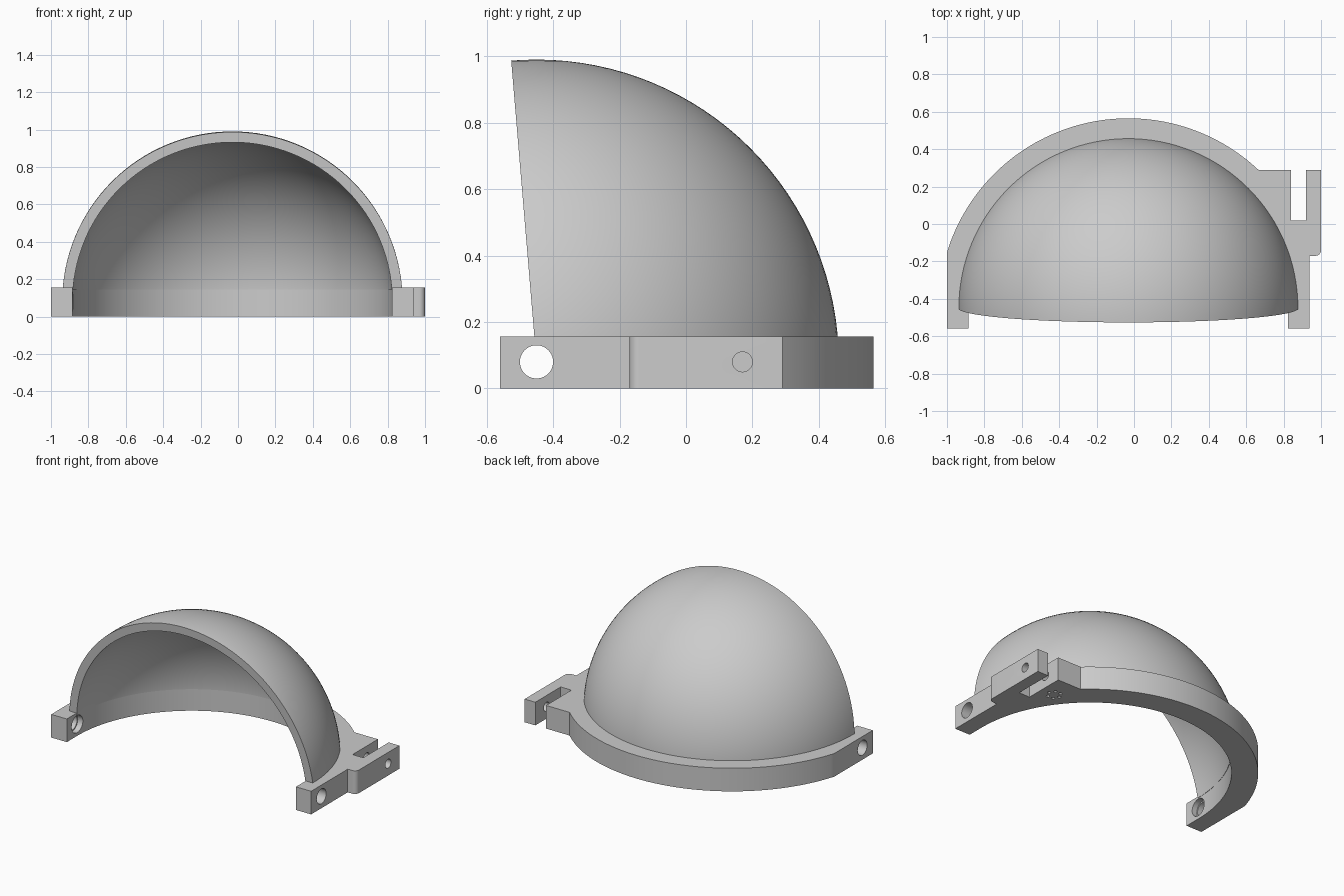
import bpy, bmesh, math
from mathutils import Vector, Matrix

if "Cube" in bpy.data.objects:
    bpy.data.objects.remove(bpy.data.objects["Cube"])

CX, CY, CZ = -0.03, -0.45, 0.08      # dome centre
R_OUT, R_IN, R_RING = 0.91, 0.855, 1.015
H = 0.156                            # ring height

grey = bpy.data.materials.new("light grey")
grey.diffuse_color = (0.6, 0.6, 0.6, 1)
grey.use_nodes = True
grey.node_tree.nodes["Principled BSDF"].inputs["Base Color"].default_value = grey.diffuse_color


def add_object(name, bm):
    bmesh.ops.recalc_face_normals(bm, faces=bm.faces)
    me = bpy.data.meshes.new(name)
    bm.to_mesh(me)
    bm.free()
    me.materials.append(grey)
    ob = bpy.data.objects.new(name, me)
    bpy.context.collection.objects.link(ob)
    return ob


def smooth(ob):
    bpy.ops.object.select_all(action='DESELECT')
    ob.select_set(True)
    bpy.context.view_layer.objects.active = ob
    bpy.ops.object.shade_smooth_by_angle(angle=math.radians(30))


def arc(cx, cy, r, a0, a1, n):
    return [(cx + r * math.cos(a0 + (a1 - a0) * i / n),
             cy + r * math.sin(a0 + (a1 - a0) * i / n)) for i in range(n + 1)]


def cut_cylinder(ob, r, p0, p1, seg=40):
    """Drill a round hole from p0 to p1."""
    p0, p1 = Vector(p0), Vector(p1)
    d = p1 - p0
    rot = d.to_track_quat('Z', 'Y').to_matrix().to_4x4()
    bm = bmesh.new()
    bmesh.ops.create_cone(bm, cap_ends=True, segments=seg, radius1=r, radius2=r,
                          depth=d.length, matrix=Matrix.Translation((p0 + p1) / 2) @ rot)
    cutter = add_object("hole_cutter", bm)
    cutter.hide_render = True
    mod = ob.modifiers.new("hole", 'BOOLEAN')
    mod.operation, mod.solver, mod.object = 'DIFFERENCE', 'EXACT', cutter
    bpy.context.view_layer.objects.active = ob
    bpy.ops.object.modifier_apply(modifier=mod.name)
    bpy.data.objects.remove(cutter)


# Dome shell: sphere trimmed by the ring plane and the tilted front plane
bm = bmesh.new()
bmesh.ops.create_uvsphere(bm, u_segments=128, v_segments=64, radius=R_OUT)
tilt = math.radians(4.8)
for co, no in (((0, 0, 0.15 - CZ), (0, 0, -1)),
               ((0, 0, 0), (0, -math.cos(tilt), -math.sin(tilt)))):
    bmesh.ops.bisect_plane(bm, geom=bm.verts[:] + bm.edges[:] + bm.faces[:],
                           dist=1e-5, plane_co=co, plane_no=no, clear_outer=True)
ext = bmesh.ops.extrude_face_region(bm, geom=bm.faces[:], use_keep_orig=True)
inner = [v for v in ext["geom"] if isinstance(v, bmesh.types.BMVert)]
bmesh.ops.scale(bm, verts=inner, vec=(R_IN / R_OUT,) * 3)
bmesh.ops.translate(bm, verts=bm.verts, vec=(CX, CY, CZ))
smooth(add_object("dome", bm))

# Base ring with two front arms and a slotted hinge bracket on the right
xl, xr, yf = -1.0, 0.937, -0.56
yb = 0.29                                          # bracket back face
a_block = math.asin((yb - CY) / R_RING)
a_left = math.pi - math.acos((CX - xl) / R_RING)
r_in = 0.854
outline = [(CX + r_in, yf), (xr, yf), (xr, -0.17)]
outline += arc(0.97, -0.14, 0.03, -math.pi / 2, 0, 8)   # rounded bracket corner
outline += [(1.0, yb), (0.92, yb), (0.92, 0.02), (0.84, 0.02), (0.84, yb)]
outline += arc(CX, CY, R_RING, a_block, a_left, 72)
outline += [(xl, yf), (CX - r_in, yf)]
outline += arc(CX, CY, r_in, math.pi, 0, 96)
bm = bmesh.new()
base = bm.faces.new([bm.verts.new((x, y, 0)) for x, y in outline])
top = bmesh.ops.extrude_face_region(bm, geom=[base], use_keep_orig=True)
bmesh.ops.translate(bm, vec=(0, 0, H),
                    verts=[v for v in top["geom"] if isinstance(v, bmesh.types.BMVert)])
ring = add_object("base_ring", bm)

# Pivot holes through both arms, with a shallow wider seat on the left inner face
cut_cylinder(ring, 0.05, (-1.1, CY, CZ), (1.1, CY, CZ))
cut_cylinder(ring, 0.058, (-0.92, CY, CZ), (-0.8, CY, CZ))
# Pin hole through the bracket prong into the block
cut_cylinder(ring, 0.03, (0.72, 0.17, CZ), (1.1, 0.17, CZ), 32)
# Small ring of blind holes under the block
for i in range(6):
    a = i * math.pi / 3
    x, y = 0.742 + 0.04 * math.cos(a), 0.135 + 0.04 * math.sin(a)
    cut_cylinder(ring, 0.011, (x, y, -0.05), (x, y, 0.03), 12)
smooth(ring)
